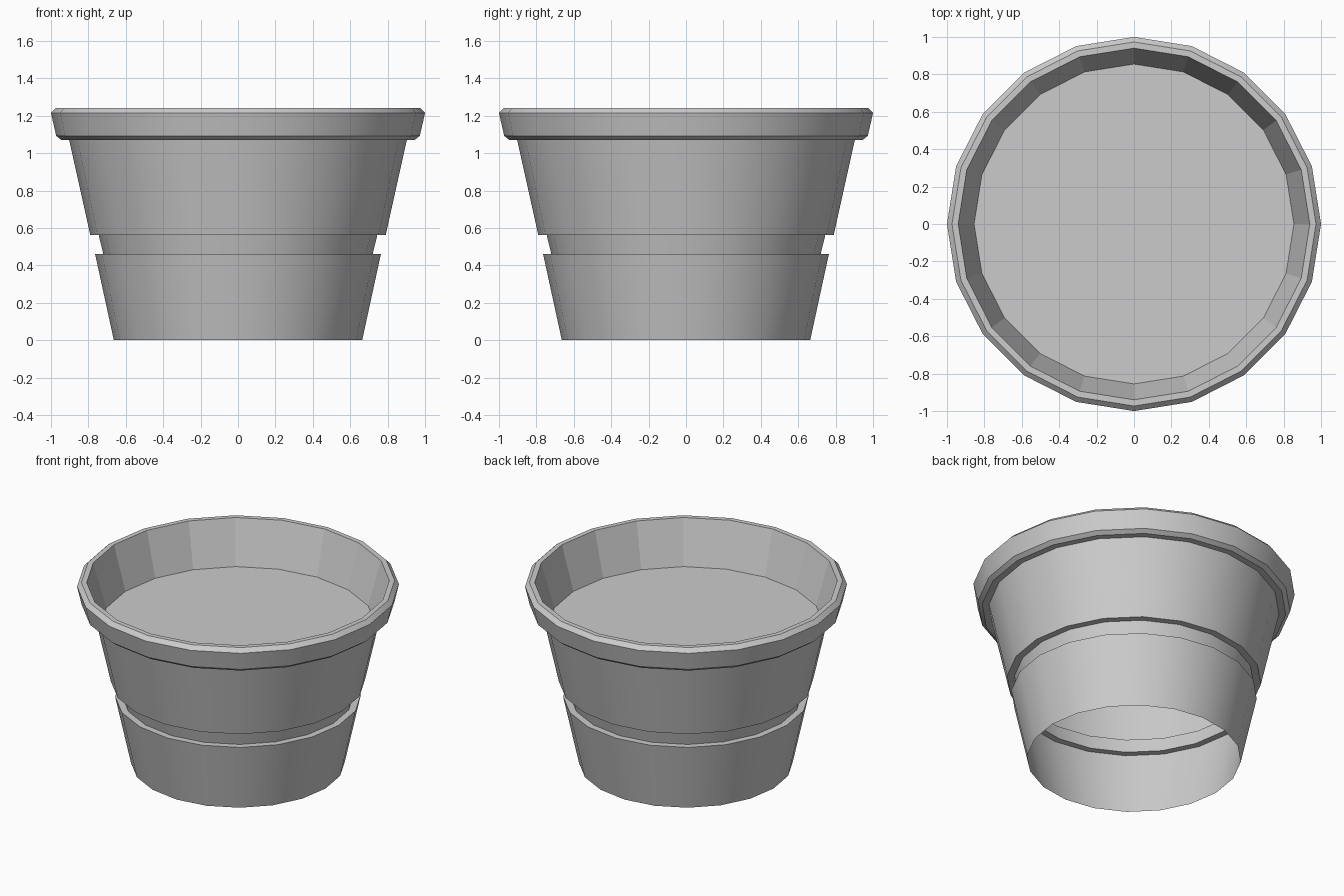
import bpy, bmesh
from math import sin, cos, pi

if "Cube" in bpy.data.objects:
    bpy.data.objects.remove(bpy.data.objects["Cube"])

SIDES = 20


def lathe(name, profile, smooth=True, cap_end=False):
    """Revolve (radius, z) points around z; listed so that normals face out."""
    bm = bmesh.new()
    rings = [[bm.verts.new((r * cos(2 * pi * i / SIDES), r * sin(2 * pi * i / SIDES), z))
              for i in range(SIDES)] for r, z in profile]
    for low, high in zip(rings, rings[1:]):
        for i in range(SIDES):
            j = (i + 1) % SIDES
            bm.faces.new((low[i], low[j], high[j], high[i]))
    if cap_end:
        bm.faces.new(rings[-1])
    mesh = bpy.data.meshes.new(name)
    bm.to_mesh(mesh)
    bm.free()
    obj = bpy.data.objects.new(name, mesh)
    bpy.context.collection.objects.link(obj)
    if smooth:
        bpy.ops.object.select_all(action='DESELECT')
        obj.select_set(True)
        bpy.context.view_layer.objects.active = obj
        bpy.ops.object.shade_smooth_by_angle(angle=pi / 9)
    return obj


# Tapered outer shell, open underneath, with a recessed groove
lathe("pot_wall", [(0.664, 0), (0.764, 0.46), (0.72, 0.46),
                   (0.745, 0.563), (0.79, 0.563), (0.903, 1.071)])

# Overhanging chamfered rim
lathe("pot_rim", [(0.903, 1.071), (0.945, 1.071), (0.972, 1.092),
                  (1.0, 1.215), (0.973, 1.242), (0.94, 1.242)])

# Faceted inner wall closed by the flat soil surface
lathe("inner_wall_and_soil", [(0.94, 1.242), (0.855, 0.945)],
      smooth=False, cap_end=True)
